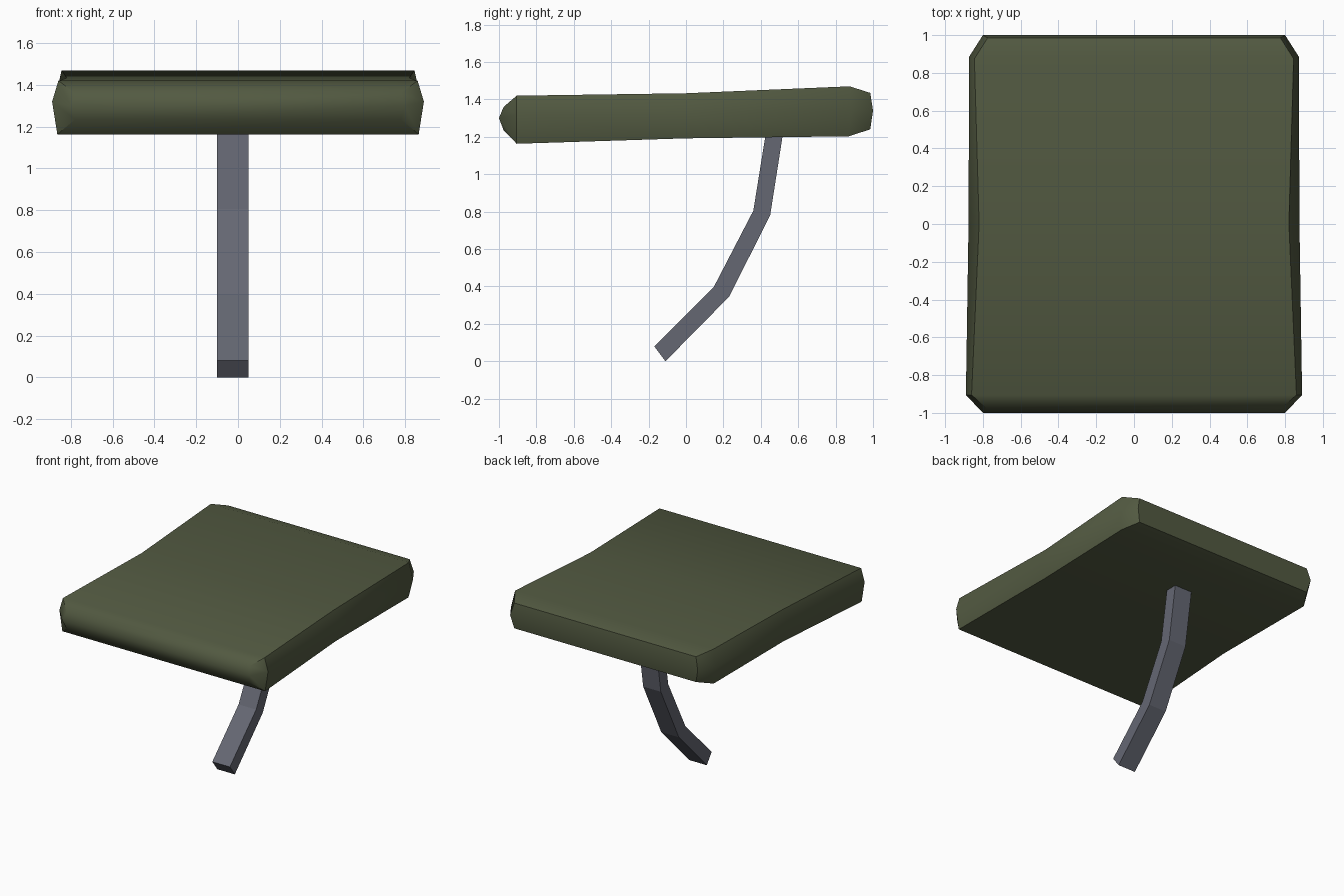
import bpy, bmesh, math

if "Cube" in bpy.data.objects:
    bpy.data.objects.remove(bpy.data.objects["Cube"])


def material(name, rgb):
    m = bpy.data.materials.new(name)
    m.diffuse_color = (*rgb, 1)
    m.use_nodes = True
    m.node_tree.nodes["Principled BSDF"].inputs["Base Color"].default_value = m.diffuse_color
    return m


def finish(bm, name, mat, angle=None):
    bmesh.ops.recalc_face_normals(bm, faces=bm.faces)
    me = bpy.data.meshes.new(name)
    bm.to_mesh(me)
    bm.free()
    me.materials.append(mat)
    ob = bpy.data.objects.new(name, me)
    bpy.context.collection.objects.link(ob)
    if angle:
        bpy.ops.object.select_all(action='DESELECT')
        ob.select_set(True)
        bpy.context.view_layer.objects.active = ob
        bpy.ops.object.shade_smooth_by_angle(angle=math.radians(angle))
    return ob


green = material("olive_fabric", (0.085, 0.101, 0.053))
grey = material("blue_grey_metal", (0.130, 0.137, 0.171))

# Cushion: stations front to back, each with top, middle and bottom (x, y, z)
stations = [
    [(0.78, -0.975, 1.36), (0.80, -1.00, 1.30), (0.78, -0.975, 1.235)],
    [(0.86, -0.905, 1.42), (0.89, -0.905, 1.32), (0.865, -0.905, 1.163)],
    [(0.82, 0.00, 1.433), (0.876, 0.00, 1.32), (0.83, 0.00, 1.192)],
    [(0.845, 0.875, 1.47), (0.873, 0.885, 1.34), (0.845, 0.87, 1.203)],
    [(0.775, 0.985, 1.435), (0.80, 1.00, 1.34), (0.775, 0.985, 1.24)],
]
bm = bmesh.new()
rings = []
for st in stations:
    right = [bm.verts.new(p) for p in st]
    left = [bm.verts.new((-x, y, z)) for x, y, z in reversed(st)]
    rings.append(right + left)
for a, b in zip(rings, rings[1:]):
    for i in range(6):
        j = (i + 1) % 6
        bm.faces.new((a[i], a[j], b[j], b[i]))
for r in (rings[0], rings[-1]):  # front and back edge strips
    bm.faces.new((r[0], r[1], r[4], r[5]))
    bm.faces.new((r[1], r[2], r[3], r[4]))
finish(bm, "cushion", green, 42)

# Bent support bar: side profile as front/back edge pairs, swept across x
pairs = [((-0.17, 0.08), (-0.11, 0.0)), ((0.15, 0.40), (0.23, 0.345)),
         ((0.36, 0.805), (0.45, 0.78)), ((0.43, 1.24), (0.522, 1.24))]
bm = bmesh.new()
rings = [[bm.verts.new((x, y, z)) for x, (y, z) in
          ((-0.10, f), (0.05, f), (0.05, b), (-0.10, b))] for f, b in pairs]
for a, b in zip(rings, rings[1:]):
    for i in range(4):
        j = (i + 1) % 4
        bm.faces.new((a[i], a[j], b[j], b[i]))
bm.faces.new(rings[0])
bm.faces.new(rings[-1])
finish(bm, "support_bar", grey)
